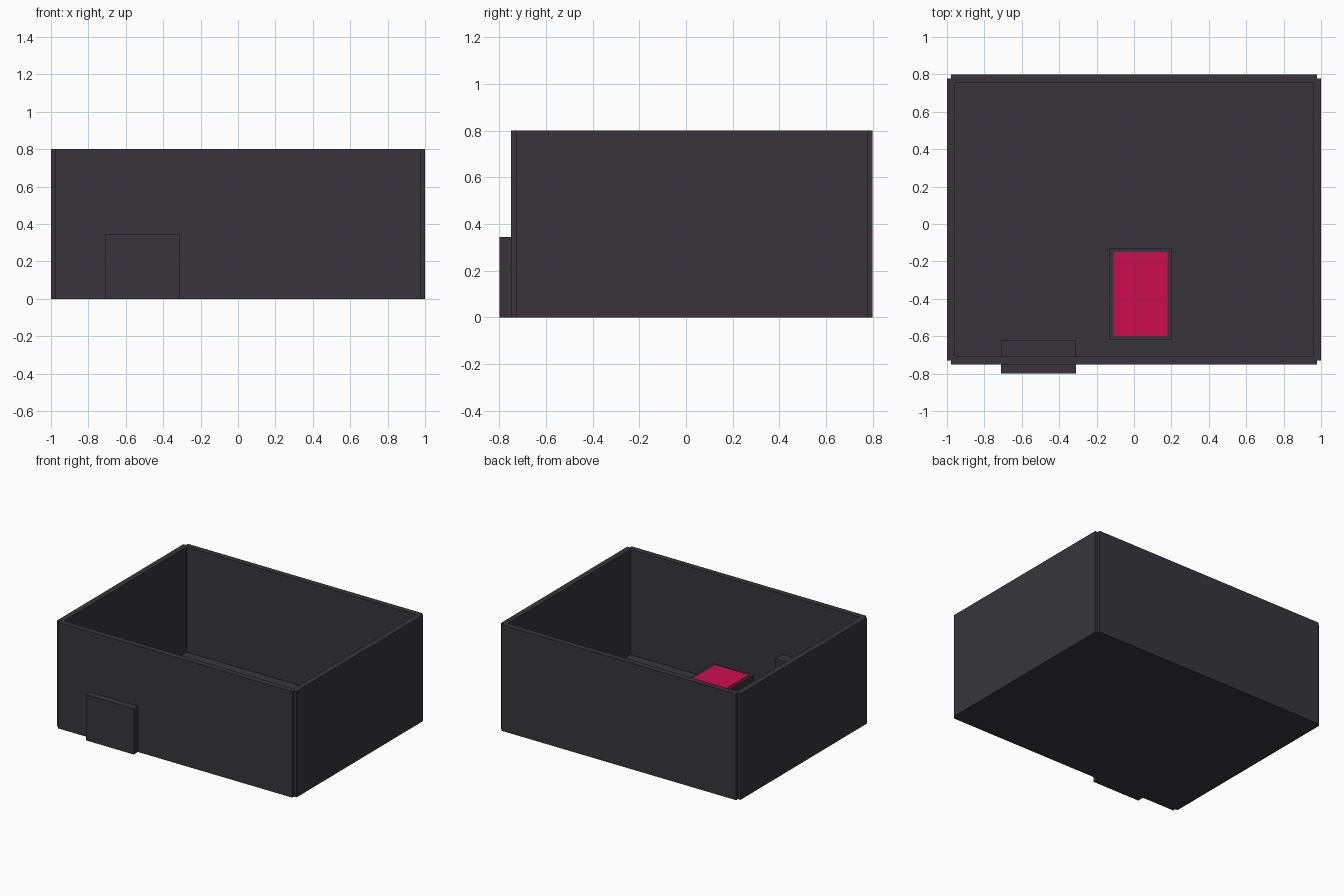
import bpy

cube = bpy.data.objects.get("Cube")
if cube:
    bpy.data.objects.remove(cube, do_unlink=True)


def material(name, rgb):
    m = bpy.data.materials.new(name)
    m.use_nodes = True
    m.diffuse_color = (*rgb, 1)
    m.node_tree.nodes["Principled BSDF"].inputs["Base Color"].default_value = (*rgb, 1)
    return m


charcoal = material("charcoal", (0.038, 0.036, 0.043))
crimson = material("crimson", (0.6, 0.004, 0.075))


def box(name, x, y, z, mat):
    """Box spanning the given (low, high) range on each axis."""
    spans = (x, y, z)
    bpy.ops.mesh.primitive_cube_add(size=1, location=[(a + b) / 2 for a, b in spans])
    ob = bpy.context.object
    ob.name = name
    ob.scale = [b - a for a, b in spans]
    bpy.ops.object.transform_apply(location=False, rotation=False, scale=True)
    ob.data.materials.append(mat)
    return ob


HEIGHT = 0.8
THICK = 0.043
HALF = THICK / 2
FRONT, BACK = -0.75, 0.8

# Floor reaching the wall centre lines
box("floor", (-1 + HALF, 1 - HALF), (FRONT + HALF, BACK - HALF), (0, 0.005), charcoal)

# Four walls, whose ends stop short to leave notched corners
long_x = (-1 + HALF, 1 - HALF)
long_y = (FRONT + HALF, BACK - HALF)
box("front_wall", long_x, (FRONT, FRONT + THICK), (0, HEIGHT), charcoal)
box("back_wall", long_x, (BACK - THICK, BACK), (0, HEIGHT), charcoal)
box("right_wall", (-1, -1 + THICK), long_y, (0, HEIGHT), charcoal)
box("left_wall", (1 - THICK, 1), long_y, (0, HEIGHT), charcoal)

# Door block passing through the front wall
box("door_block", (-0.71, -0.31), (-0.8, -0.62), (0, 0.345), charcoal)

# Pedestal with a coloured top panel
box("pedestal", (-0.13, 0.2), (-0.62, -0.13), (0, 0.175), charcoal)
box("pedestal_panel", (-0.11, 0.18), (-0.6, -0.15), (0.173, 0.18), crimson)
